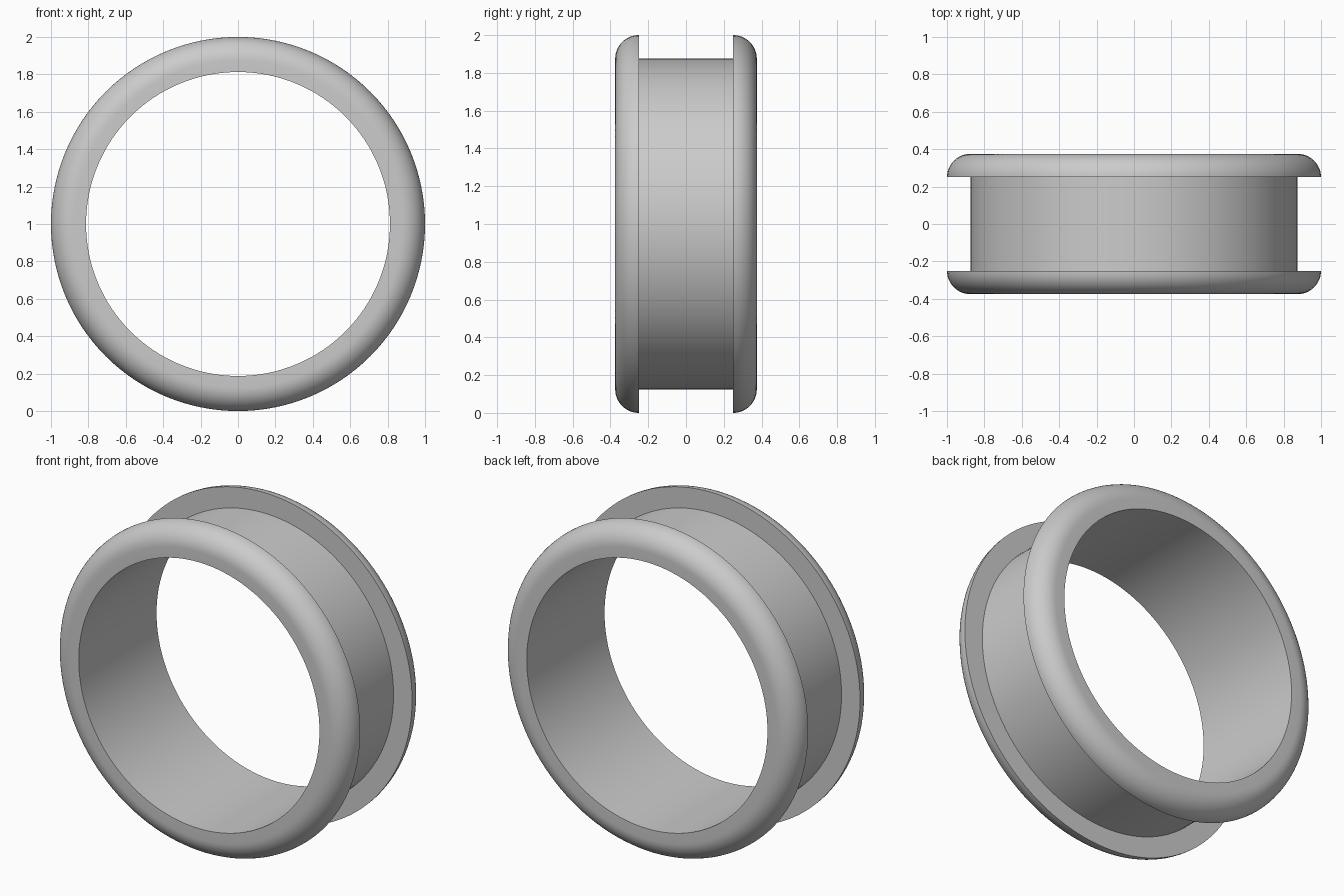
import bpy, bmesh, math

cube = bpy.data.objects.get("Cube")
if cube:
    bpy.data.objects.remove(cube, do_unlink=True)

SEGMENTS = 128
INNER, BARREL, FLANGE = 0.8125, 0.875, 1.0   # radii
HALF, GROOVE = 0.375, 0.25                   # half widths
ROUND = HALF - GROOVE

grey = bpy.data.materials.new("plain_grey")
grey.use_nodes = True
colour = (0.6, 0.6, 0.6, 1)
grey.diffuse_color = colour
grey.node_tree.nodes["Principled BSDF"].inputs["Base Color"].default_value = colour

# Closed cross-section (radius, y): quarter-round flanges either side of a groove
arc = [(FLANGE - ROUND + ROUND * math.cos(a), GROOVE + ROUND * math.sin(a))
       for a in (math.pi / 2 * i / 12 for i in range(13))]
half = [(BARREL, GROOVE)] + arc + [(INNER, HALF)]
profile = half + [(r, -y) for r, y in reversed(half)]

# Spin the section around the y axis
bm = bmesh.new()
verts = [bm.verts.new((r, y, 1)) for r, y in profile]
edges = [bm.edges.new((v, verts[i - 1])) for i, v in enumerate(verts)]
bmesh.ops.spin(bm, geom=verts + edges, cent=(0, 0, 1), axis=(0, 1, 0),
               angle=2 * math.pi, steps=SEGMENTS, use_merge=True)
bmesh.ops.remove_doubles(bm, verts=bm.verts, dist=0.0001)
bmesh.ops.recalc_face_normals(bm, faces=bm.faces)
mesh = bpy.data.meshes.new("flanged_ring")
bm.to_mesh(mesh)
bm.free()

ring = bpy.data.objects.new("flanged_ring", mesh)
bpy.context.collection.objects.link(ring)
mesh.materials.append(grey)
bpy.context.view_layer.objects.active = ring
ring.select_set(True)
bpy.ops.object.shade_smooth_by_angle(angle=math.radians(30))
